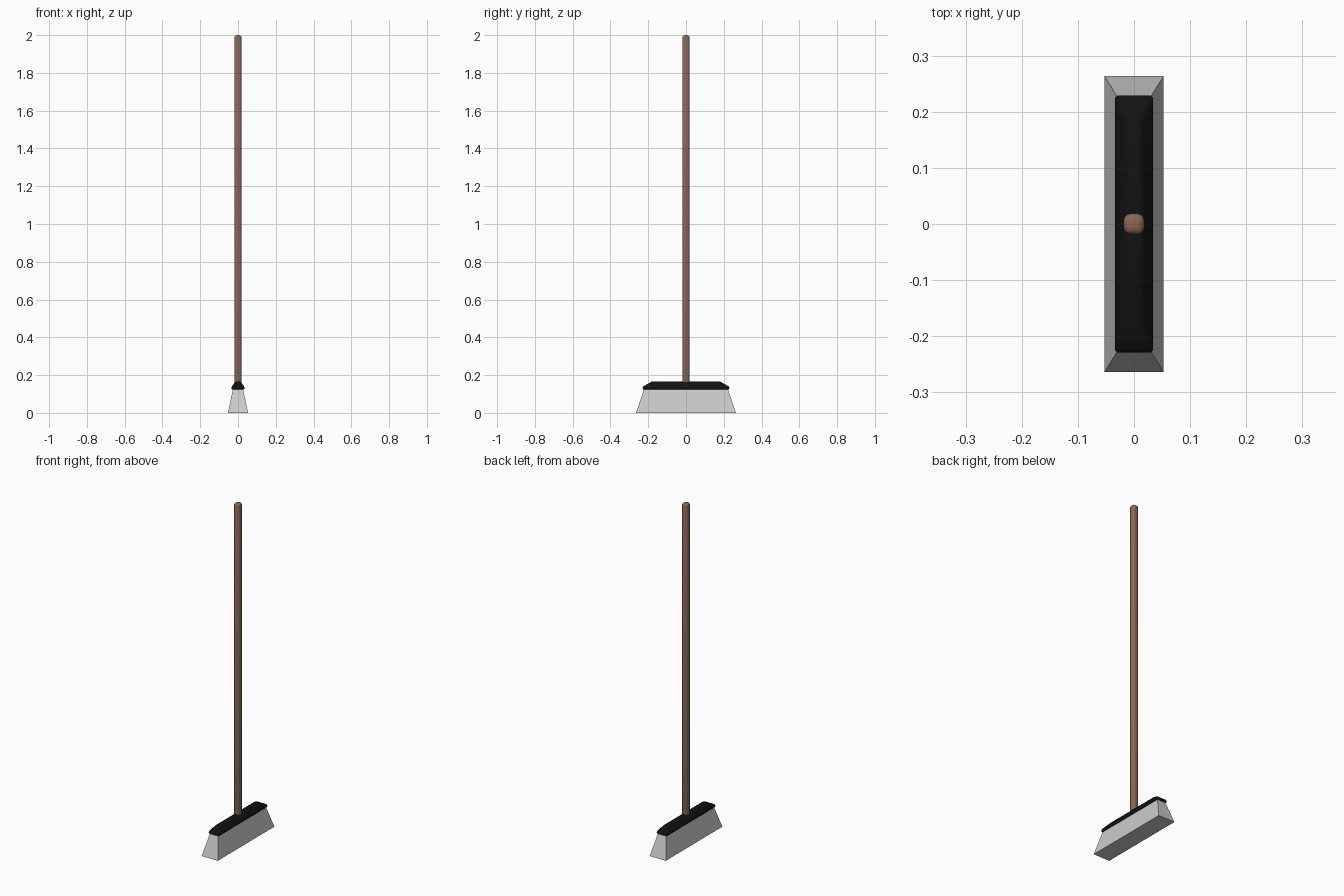
import bpy, bmesh

if "Cube" in bpy.data.objects:
    bpy.data.objects.remove(bpy.data.objects["Cube"])


def loft(name, rings, color=None, bevel=0.0, segments=3):
    """Solid through rectangular rings given as (half_x, half_y, z)."""
    bm = bmesh.new()
    loops = [[bm.verts.new((sx * hx, sy * hy, z))
              for sx, sy in ((-1, -1), (1, -1), (1, 1), (-1, 1))]
             for hx, hy, z in rings]
    for a, b in zip(loops, loops[1:]):
        for i in range(4):
            j = (i + 1) % 4
            bm.faces.new((a[i], a[j], b[j], b[i]))
    bm.faces.new(loops[0][::-1])
    bm.faces.new(loops[-1])
    mesh = bpy.data.meshes.new(name)
    bm.to_mesh(mesh)
    bm.free()
    obj = bpy.data.objects.new(name, mesh)
    bpy.context.collection.objects.link(obj)
    if color:
        mat = bpy.data.materials.new(name + "_color")
        mat.diffuse_color = color
        mat.use_nodes = True
        mat.node_tree.nodes["Principled BSDF"].inputs["Base Color"].default_value = mat.diffuse_color
        mesh.materials.append(mat)
    if bevel:
        mod = obj.modifiers.new("Bevel", 'BEVEL')
        mod.width = bevel
        mod.segments = segments
        mod.limit_method = 'ANGLE'
        for p in mesh.polygons:
            p.use_smooth = True
    return obj


# Flared bristle block
loft("bristles", [(0.053, 0.264, 0), (0.026, 0.221, 0.13)])

# Black head with sloped shoulders
loft("head", [(0.034, 0.229, 0.124), (0.034, 0.229, 0.139), (0.013, 0.18, 0.166)],
     (0.006, 0.006, 0.006, 1), 0.006)

# Long wooden handle with rounded end
loft("handle", [(0.0185, 0.0185, 0.155), (0.0185, 0.0185, 2.0)],
     (0.26, 0.14, 0.09, 1), 0.012)
